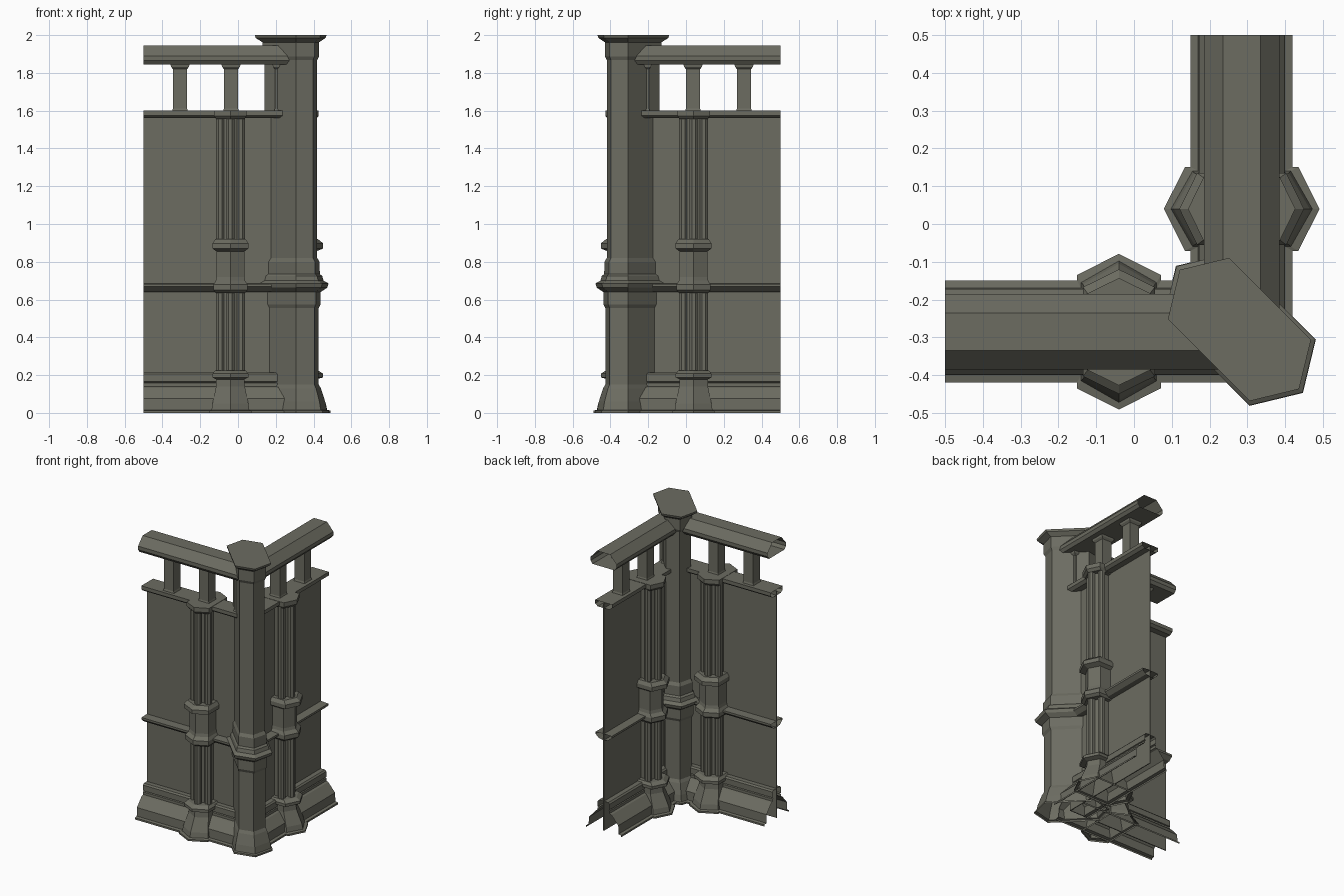
import bpy, bmesh, math
from mathutils import Matrix

if "Cube" in bpy.data.objects:
    bpy.data.objects.remove(bpy.data.objects["Cube"])

CORNER = (0.285, -0.285, 0.0)
WALL_START, PILASTER_X = -0.785, -0.325

stone = bpy.data.materials.new("olive_grey_stone")
stone.diffuse_color = (0.15, 0.15, 0.12, 1)
stone.use_nodes = True
stone.node_tree.nodes["Principled BSDF"].inputs["Base Color"].default_value = stone.diffuse_color


def place(name, mesh, loc, rot):
    ob = bpy.data.objects.new(name, mesh)
    ob.location = loc
    ob.rotation_euler[2] = rot
    bpy.context.collection.objects.link(ob)


def finish(bm, name):
    mesh = bpy.data.meshes.new(name)
    bm.to_mesh(mesh)
    bm.free()
    mesh.materials.append(stone)
    return mesh


def both_wings(bm, name):
    # the two wings are the same piece turned a quarter about the corner
    mesh = finish(bm, name)
    place("left_" + name, mesh, CORNER, 0)
    place("right_" + name, mesh, CORNER, -math.pi / 2)


def sweep(bm, half, x0=WALL_START, x1=0.0):
    # half profile of (y, z) from bottom to top, mirrored and run along the wall
    pts = half + [(-y, z) for y, z in reversed(half)]
    pts = [p for i, p in enumerate(pts) if p != pts[i - 1]]
    a = [bm.verts.new((x0, y, z)) for y, z in pts]
    b = [bm.verts.new((x1, y, z)) for y, z in pts]
    closed = half[0][0] == 0
    for i in range(len(pts) if closed else len(pts) - 1):
        j = (i + 1) % len(pts)
        bm.faces.new((a[i], a[j], b[j], b[i]))


def loft(bm, rings, cap_bottom=True):
    # rings are lists of 3D points running anticlockwise
    loops = [[bm.verts.new(p) for p in r] for r in rings]
    for lo, hi in zip(loops, loops[1:]):
        for i in range(len(lo)):
            j = (i + 1) % len(lo)
            bm.faces.new((lo[i], lo[j], hi[j], hi[i]))
    bm.faces.new(loops[-1])
    if cap_bottom:
        bm.faces.new(loops[0][::-1])


def long_hex(z, w, a, tip, x=0.0):
    # stretched hexagon, points towards +y and -y
    return [(x + px, py, z) for px, py in
            ((0, -tip), (w, -a), (w, a), (0, tip), (-w, a), (-w, -a))]


# wall panel
bm = bmesh.new()
bmesh.ops.create_cube(bm, size=1, matrix=Matrix.Translation((WALL_START / 2, 0, 0.8))
                      @ Matrix.Diagonal((-WALL_START, 0.006, 1.58, 1)))
both_wings(bm, "wall_panel")

# flared plinth and the band above it
bm = bmesh.new()
sweep(bm, [(0.135, 0), (0.135, 0.012), (0.115, 0.016), (0.113, 0.075),
           (0.06, 0.135), (0.045, 0.14), (0.045, 0.158), (0.036, 0.162),
           (0.045, 0.166), (0.045, 0.205), (0.036, 0.215), (0, 0.215)])
both_wings(bm, "plinth")

# middle rail, coping and handrail
for name, half in (
        ("middle_rail", [(0, 0.64), (0.035, 0.645), (0.062, 0.668), (0.062, 0.682), (0, 0.685)]),
        ("coping", [(0, 1.56), (0.045, 1.56), (0.065, 1.575), (0.065, 1.6), (0, 1.6)]),
        ("handrail", [(0, 1.845), (0.085, 1.845), (0.1, 1.865), (0.1, 1.89),
                      (0.05, 1.945), (0, 1.945)])):
    bm = bmesh.new()
    sweep(bm, half)
    both_wings(bm, name)

# balusters with spread ends
bm = bmesh.new()
for x in (-0.592, -0.322, -0.052):
    loft(bm, [[(x + sx * r, sy * r, z) for sx, sy in ((-1, -1), (1, -1), (1, 1), (-1, 1))]
              for z, r in ((1.598, 0.042), (1.612, 0.037), (1.82, 0.037),
                           (1.832, 0.048), (1.846, 0.05))])
both_wings(bm, "balusters")

# pilaster base, middle block and capital: (z, half width, side, tip)
blocks = {
    "pilaster_base": [(0, .111, .15, .206), (.012, .111, .15, .206), (.016, .1, .13, .187),
                      (.05, .095, .125, .18), (.14, .076, .092, .138), (.178, .075, .09, .133),
                      (.188, .095, .118, .165), (.208, .095, .118, .165), (.225, .08, .098, .138)],
    "pilaster_block": [(.635, .078, .095, .135), (.65, .09, .11, .155), (.68, .09, .11, .155),
                       (.7, .078, .092, .133), (.72, .074, .088, .128), (.855, .074, .088, .128),
                       (.87, .095, .118, .165), (.898, .095, .118, .165), (.92, .08, .098, .138)],
    "pilaster_capital": [(1.555, .075, .088, .125), (1.572, .086, .1, .142), (1.602, .086, .1, .142)],
}
for name, rows in blocks.items():
    bm = bmesh.new()
    loft(bm, [long_hex(*r, x=PILASTER_X) for r in rows], cap_bottom=rows[0][0] > 0)
    both_wings(bm, name)

# clustered pilaster shafts around a slim core
bm = bmesh.new()
for z0, z1 in ((0.22, 0.64), (0.915, 1.56)):
    loft(bm, [long_hex(z, 0.052, 0.062, 0.09, PILASTER_X) for z in (z0, z1)])
    for cx, cy in ((0, .098), (.055, .062), (-.055, .062), (0, -.098), (.055, -.062), (-.055, -.062)):
        loft(bm, [[(PILASTER_X + cx + 0.024 * math.cos(t), cy + 0.024 * math.sin(t), z)
                   for t in (math.tau * (i + 0.5) / 8 for i in range(8))] for z in (z0, z1)])
both_wings(bm, "pilaster_shafts")

# corner column: (z, outward offset from the shaft)
rows = [(0, .044), (.012, .044), (.016, .036), (.06, .03), (.13, .014), (.15, .006),
        (.555, .006), (.575, .013), (.64, .013), (.663, .038), (.685, .043), (.7, .024),
        (.725, .019), (.735, .01), (.8, .009), (.82, 0), (1.868, 0), (1.888, .007),
        (1.962, .007), (1.985, .032), (2.0, .035)]
bm = bmesh.new()
loft(bm, [long_hex(z, .08 + k, .118 + k, .118 + k + .61 * (.08 + k)) for z, k in rows],
     cap_bottom=False)
place("corner_column", finish(bm, "corner_column"), (0.279, -0.279, 0), math.pi / 4)
